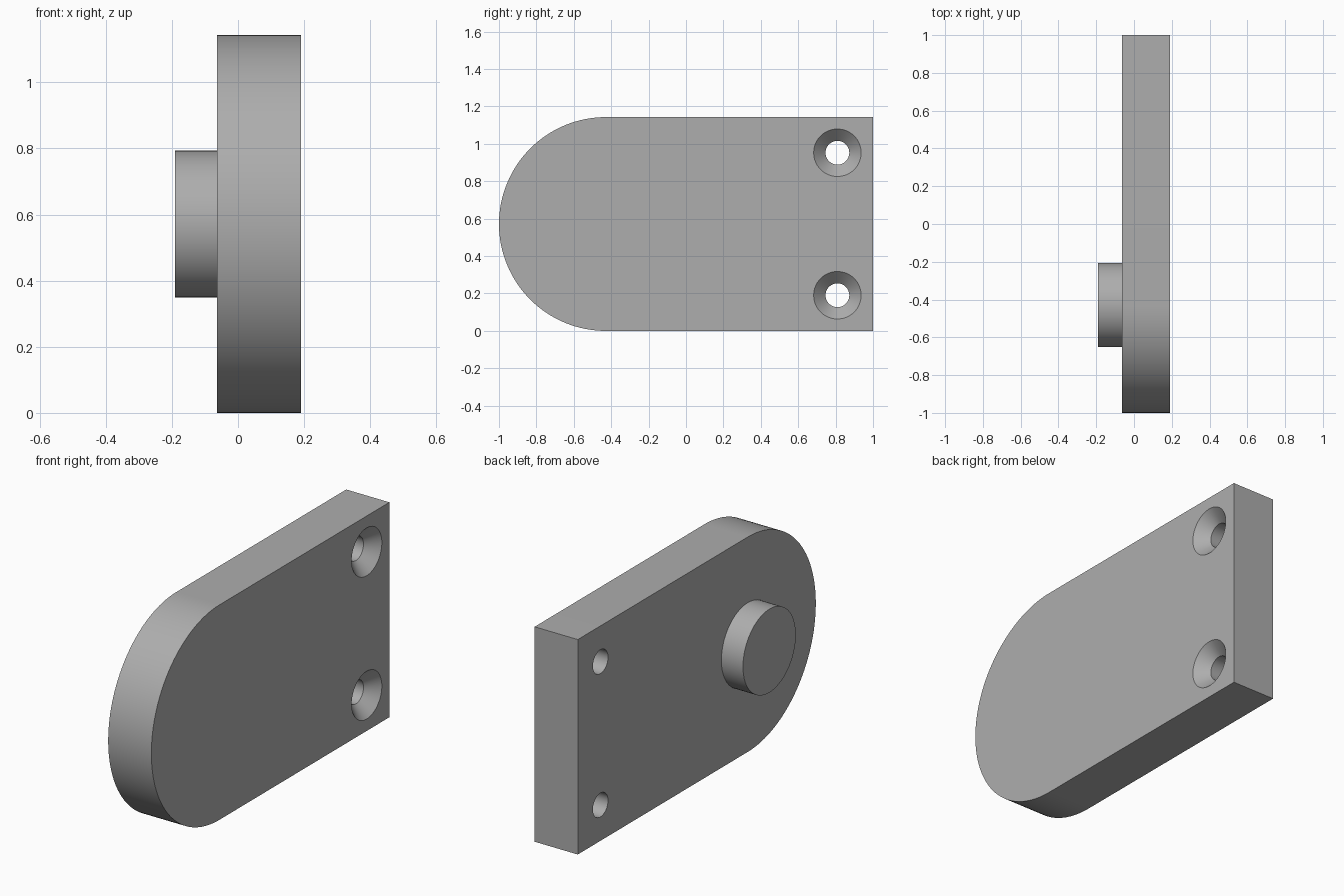
import bpy, bmesh, math

if "Cube" in bpy.data.objects:
    bpy.data.objects.remove(bpy.data.objects["Cube"])

X0, X1 = -0.0635, 0.1905       # plate back and front faces
BOSS_X = -0.1905               # outer face of the round boss
H, R = 1.143, 0.5715           # plate height and rounded-end radius
YC = -1 + R                    # centre of the rounded end

grey = bpy.data.materials.new("grey metal")
grey.diffuse_color = (0.42, 0.42, 0.42, 1)
grey.use_nodes = True
grey.node_tree.nodes["Principled BSDF"].inputs["Base Color"].default_value = grey.diffuse_color


def make_object(name, bm):
    bmesh.ops.recalc_face_normals(bm, faces=bm.faces[:])
    mesh = bpy.data.meshes.new(name)
    bm.to_mesh(mesh)
    bm.free()
    mesh.materials.append(grey)
    obj = bpy.data.objects.new(name, mesh)
    bpy.context.collection.objects.link(obj)
    return obj


def lathe(name, profile, y, z, sides=64):
    """Closed solid from (x, radius) pairs, turned about an x-parallel axis."""
    bm = bmesh.new()
    rings = []
    for x, r in profile:
        rings.append([bm.verts.new((x, y + r * math.cos(a), z + r * math.sin(a)))
                      for a in (2 * math.pi * i / sides for i in range(sides))])
    for a, b in zip(rings, rings[1:]):
        for i in range(sides):
            j = (i + 1) % sides
            bm.faces.new((a[i], a[j], b[j], b[i]))
    bm.faces.new(rings[0])
    bm.faces.new(rings[-1])
    return make_object(name, bm)


def combine(target, other, operation):
    mod = target.modifiers.new(operation.title(), 'BOOLEAN')
    mod.object, mod.operation, mod.solver = other, operation, 'EXACT'
    bpy.context.view_layer.objects.active = target
    bpy.ops.object.modifier_apply(modifier=mod.name)
    bpy.data.objects.remove(other, do_unlink=True)


# Plate: square at the back, half-round at the front
bm = bmesh.new()
outline = [(1, 0), (1, H)]
outline += [(YC + R * math.cos(a), R + R * math.sin(a))
            for a in (math.pi / 2 + math.pi * i / 64 for i in range(65))]
face = bm.faces.new([bm.verts.new((X0, y, z)) for y, z in outline])
ext = bmesh.ops.extrude_face_region(bm, geom=[face], use_keep_orig=True)
bmesh.ops.translate(bm, vec=(X1 - X0, 0, 0),
                    verts=[v for v in ext["geom"] if isinstance(v, bmesh.types.BMVert)])
plate = make_object("mounting_plate", bm)

# Round boss on the back face
boss = lathe("boss", [(BOSS_X, 0.222), (X0 + 0.05, 0.222)], YC, R)
combine(plate, boss, 'UNION')

# Two countersunk screw holes
for z in (0.1905, H - 0.1905):
    cutter = lathe("screw_hole_cutter",
                   [(X0 - 0.05, 0.0635), (X1 - 0.0635, 0.0635), (X1 + 0.03, 0.157)],
                   0.8095, z)
    cutter.hide_render = True
    combine(plate, cutter, 'DIFFERENCE')

# Smooth round walls, sharp rims
bpy.ops.object.select_all(action='DESELECT')
plate.select_set(True)
bpy.context.view_layer.objects.active = plate
bpy.ops.object.shade_smooth_by_angle(angle=math.radians(30))
